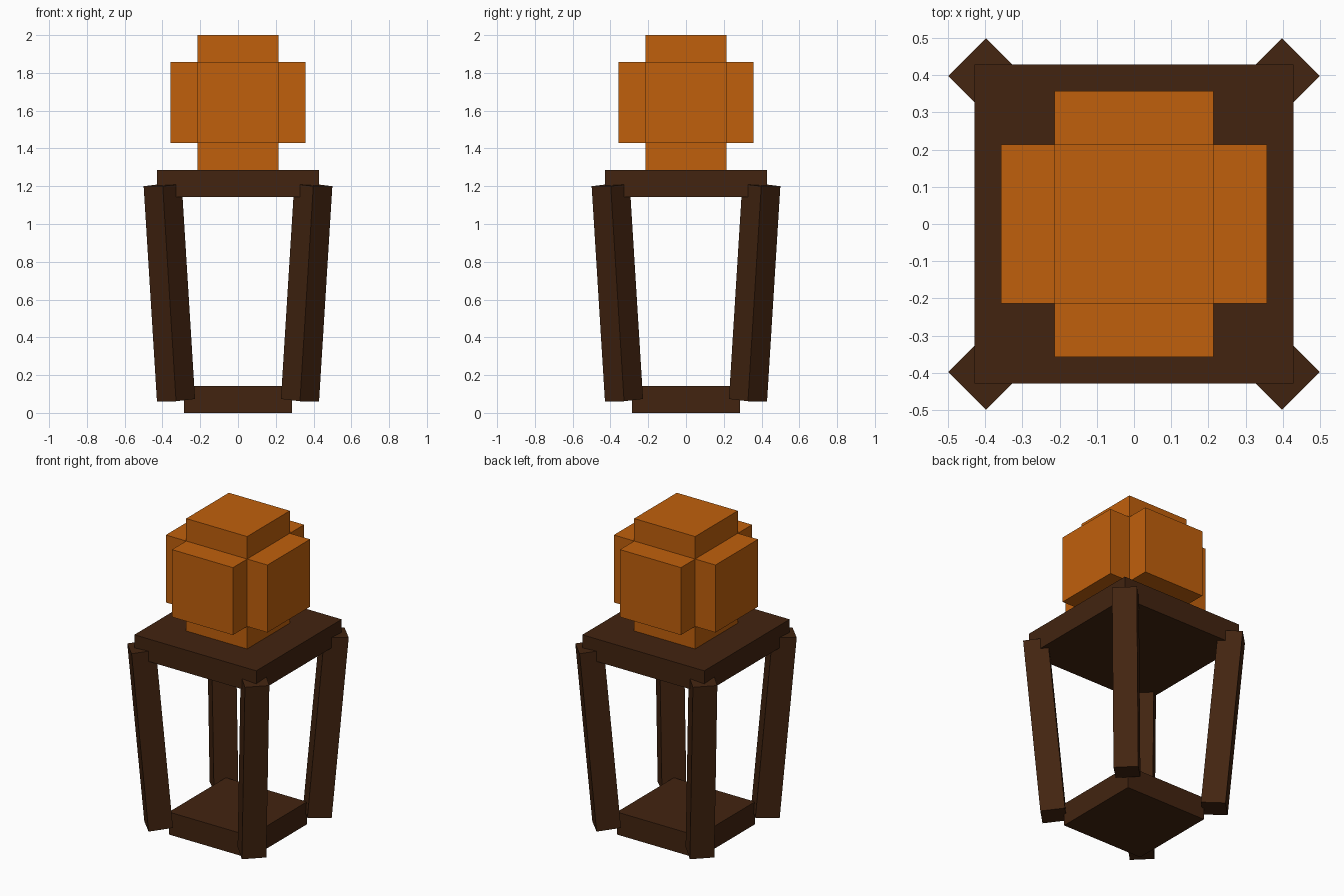
import bpy
import bmesh
import math
from mathutils import Matrix, Vector

cube = bpy.data.objects.get("Cube")
if cube:
    bpy.data.objects.remove(cube, do_unlink=True)

U = 1 / 14  # modelling unit: the whole lantern is 28 units tall


def material(name, rgb):
    mat = bpy.data.materials.new(name)
    mat.use_nodes = True
    mat.diffuse_color = (*rgb, 1)
    mat.node_tree.nodes["Principled BSDF"].inputs["Base Color"].default_value = (*rgb, 1)
    return mat


wood = material("dark_wood", (0.0545, 0.0176, 0.0052))
glow = material("glowing_orange", (0.527, 0.117, 0.0037))


def block(name, size, matrix, mat):
    """Box of the given size (in units), placed by a matrix."""
    bm = bmesh.new()
    bmesh.ops.create_cube(bm, size=1)
    bmesh.ops.scale(bm, vec=Vector(size) * U, verts=bm.verts)
    mesh = bpy.data.meshes.new(name)
    bm.to_mesh(mesh)
    bm.free()
    mesh.materials.append(mat)
    obj = bpy.data.objects.new(name, mesh)
    obj.matrix_world = matrix
    bpy.context.collection.objects.link(obj)
    return obj


def at_height(z):
    return Matrix.Translation((0, 0, z * U))


# Base and top plates
block("base_plate", (8, 8, 2), at_height(1), wood)
block("top_plate", (12, 12, 2), at_height(17), wood)

# Four posts turned to the corners and leaning outward
post_radius, post_height, lean = 0.514, 0.637, math.radians(5)
corners = {"back_left": 45, "back_right": 135, "front_right": 225, "front_left": 315}
for corner, angle in corners.items():
    placement = (Matrix.Rotation(math.radians(angle), 4, "Z")
                 @ Matrix.Translation((post_radius, 0, post_height))
                 @ Matrix.Rotation(lean, 4, "Y"))
    block(corner + "_post", (2, 2, 16), placement, wood)

# Stepped glowing head made of three crossing blocks
block("glow_core", (6, 6, 10), at_height(23), glow)
block("glow_side_block", (10, 6, 6), at_height(23), glow)
block("glow_front_back_block", (6, 10, 6), at_height(23), glow)
